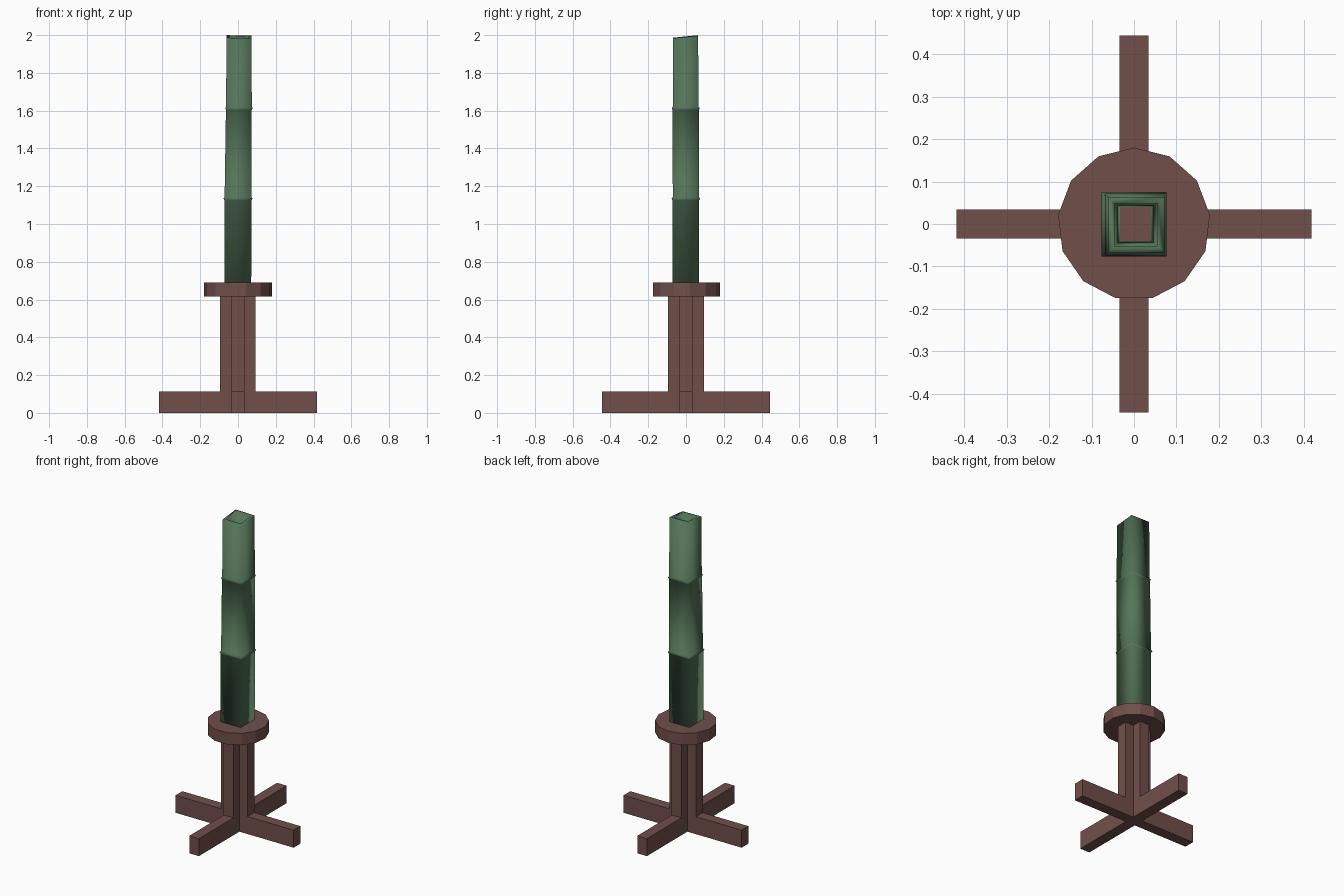
import bpy, bmesh, math

if "Cube" in bpy.data.objects:
    bpy.data.objects.remove(bpy.data.objects["Cube"])


def material(name, rgb):
    m = bpy.data.materials.new(name)
    m.diffuse_color = (*rgb, 1)
    m.use_nodes = True
    m.node_tree.nodes["Principled BSDF"].inputs["Base Color"].default_value = m.diffuse_color
    return m


wood = material("reddish brown wood", (0.165, 0.078, 0.068))
green = material("bamboo green", (0.09, 0.175, 0.098))


def finish(name, bm, mat, smooth=False):
    bmesh.ops.recalc_face_normals(bm, faces=bm.faces)
    mesh = bpy.data.meshes.new(name)
    bm.to_mesh(mesh)
    bm.free()
    mesh.materials.append(mat)
    for p in mesh.polygons:
        p.use_smooth = smooth
    obj = bpy.data.objects.new(name, mesh)
    bpy.context.collection.objects.link(obj)
    return obj


def prism(name, points, z0, z1, mat):
    bm = bmesh.new()
    face = bm.faces.new([bm.verts.new((x, y, z0)) for x, y in points])
    top = bmesh.ops.extrude_face_region(bm, geom=[face])["geom"]
    for v in top:
        if isinstance(v, bmesh.types.BMVert):
            v.co.z = z1
    return finish(name, bm, mat)


def cross(ax0, ax1, ay, w):
    """Plus-shaped outline with arms reaching ax0..ax1 and +-ay."""
    return [(ax1, -w), (ax1, w), (w, w), (w, ay), (-w, ay), (-w, w),
            (ax0, w), (ax0, -w), (-w, -w), (-w, -ay), (w, -ay), (w, -w)]


# Stand: crossed feet, ribbed post and 13-sided plate
prism("crossed_feet", cross(-0.418, 0.418, 0.444, 0.034), 0, 0.112, wood)
prism("post", cross(-0.095, 0.092, 0.096, 0.034), 0.112, 0.617, wood)
disc = [(0.18 * math.sin(i * math.tau / 13), 0.18 * math.cos(i * math.tau / 13))
        for i in range(13)]
prism("round_plate", disc, 0.615, 0.69, wood)

# Bamboo stalk: square rings (z, x0, x1, y0, y1), up the outside with two joints
rings = [
    (0.689, -0.072, 0.070, -0.072, 0.069),
    (1.125, -0.072, 0.072, -0.072, 0.069),
    (1.134, -0.077, 0.077, -0.076, 0.075),
    (1.143, -0.071, 0.072, -0.070, 0.069),
    (1.603, -0.064, 0.072, -0.071, 0.068),
    (1.612, -0.067, 0.077, -0.075, 0.073),
    (1.621, -0.063, 0.073, -0.070, 0.067),
    (1.992, -0.061, 0.072, -0.068, 0.064),
    # rim and hollow inside, narrowing downwards
    (1.990, -0.046, 0.055, -0.052, 0.048),
    (1.612, -0.038, 0.046, -0.044, 0.042),
    (0.689, -0.033, 0.040, -0.040, 0.040),
]
bm = bmesh.new()
loops = []
for z, x0, x1, y0, y1 in rings:
    loop = []
    for x, y in ((x0, y0), (x1, y0), (x1, y1), (x0, y1)):
        # the cut at the top leans towards the front
        dz = 0.1 * y - 0.02 * x if z > 1.9 else 0
        loop.append(bm.verts.new((x, y, z + dz)))
    loops.append(loop)
for a, b in zip(loops, loops[1:] + loops[:1]):
    for i in range(4):
        j = (i + 1) % 4
        bm.faces.new((a[i], a[j], b[j], b[i]))
finish("bamboo_stalk", bm, green, smooth=True)
